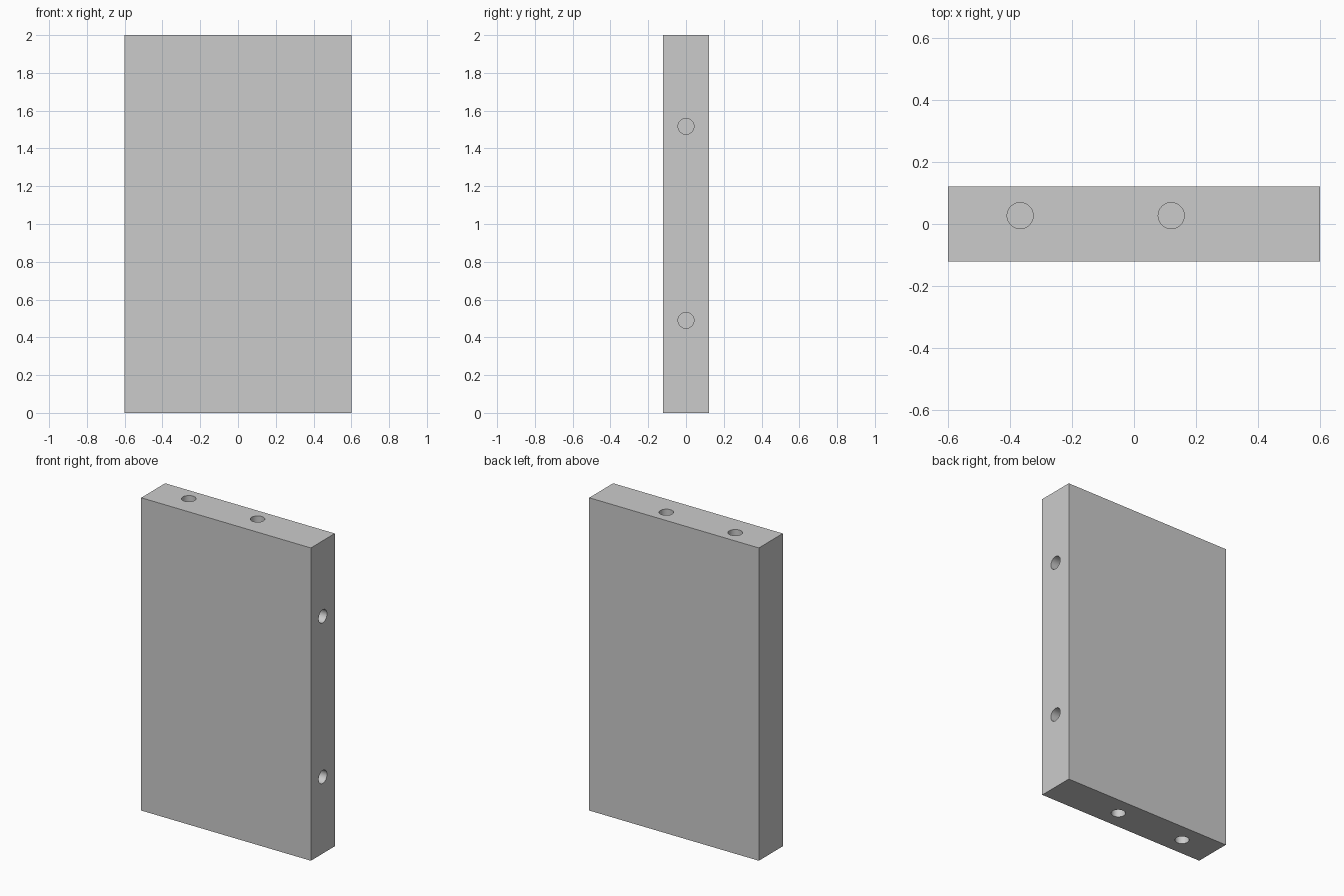
import bpy
from math import pi

if "Cube" in bpy.data.objects:
    bpy.data.objects.remove(bpy.data.objects["Cube"])

R, DEPTH = 0.042, 0.25

# Panel board
bpy.ops.mesh.primitive_cube_add(size=1, location=(0, 0, 1))
panel = bpy.context.object
panel.name = "panel"
panel.scale = (1.2, 0.242, 2)
bpy.ops.object.transform_apply(location=False, rotation=False, scale=True)


def dowel_hole(name, loc, rot=(0, 0, 0)):
    """Blind hole cutter centred on a face, so half of it sinks into the board."""
    bpy.ops.mesh.primitive_cylinder_add(vertices=48, radius=R, depth=2 * DEPTH,
                                        location=loc, rotation=rot)
    cutter = bpy.context.object
    cutter.name = name
    mod = panel.modifiers.new(name, 'BOOLEAN')
    mod.operation = 'DIFFERENCE'
    mod.solver = 'EXACT'
    mod.object = cutter
    return cutter


# Dowel holes in the top, bottom and right edges
cutters = []
for x in (-0.367, 0.12):
    cutters.append(dowel_hole("top_hole", (x, 0.027, 2)))
    cutters.append(dowel_hole("bottom_hole", (x, 0, 0)))
for z in (0.49, 1.517):
    cutters.append(dowel_hole("side_hole", (0.6, 0, z), (0, pi / 2, 0)))

# Apply the cuts and drop the cutters
bpy.ops.object.select_all(action='DESELECT')
panel.select_set(True)
bpy.context.view_layer.objects.active = panel
for mod in list(panel.modifiers):
    bpy.ops.object.modifier_apply(modifier=mod.name)
for c in cutters:
    bpy.data.objects.remove(c)
bpy.ops.object.shade_smooth_by_angle()
